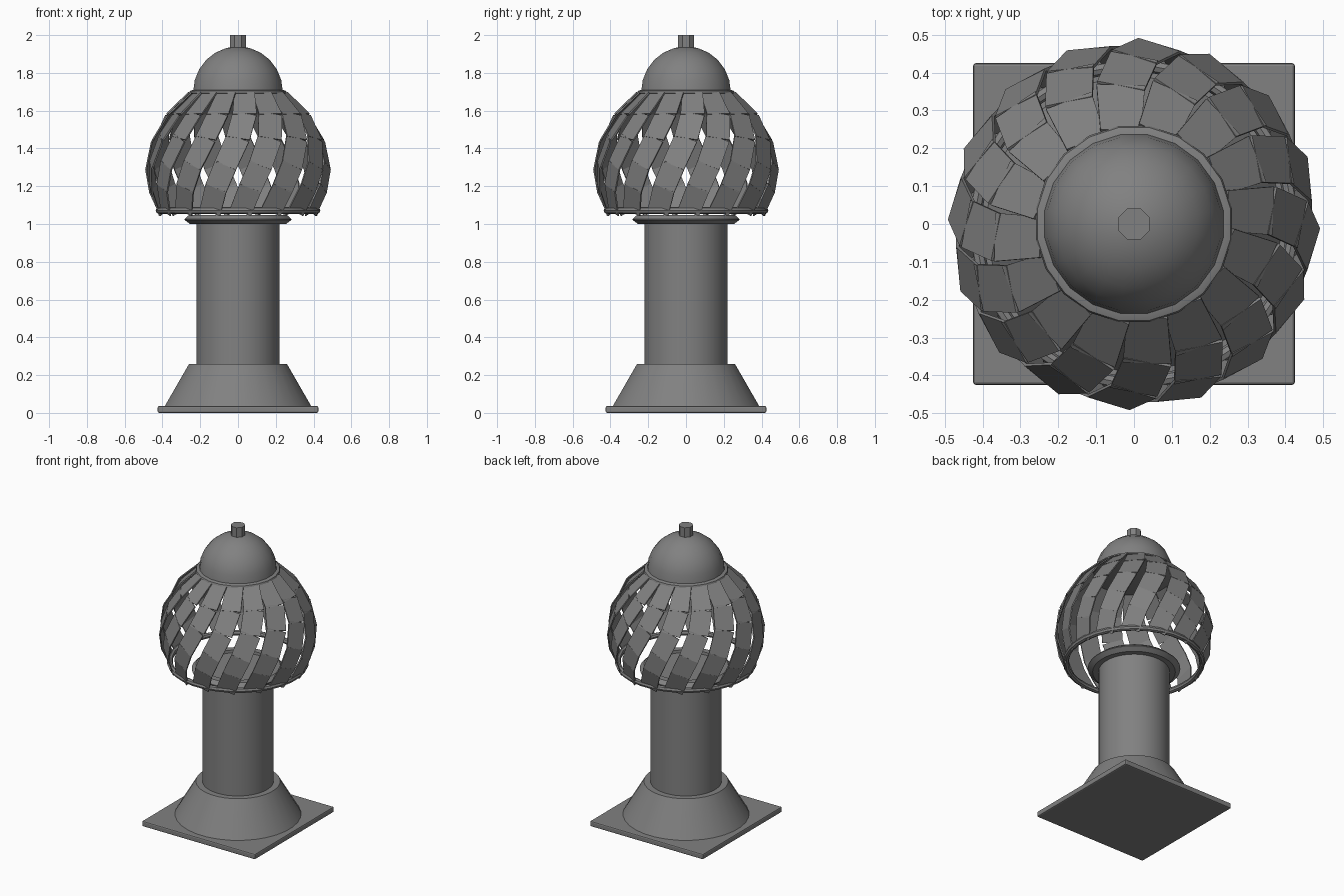
import bpy, bmesh, math
from mathutils import Vector, Matrix

if "Cube" in bpy.data.objects:
    bpy.data.objects.remove(bpy.data.objects["Cube"])

# dark metal
METAL = bpy.data.materials.new("dark_metal")
METAL.diffuse_color = (.22, .22, .22, 1)
METAL.use_nodes = True
METAL.node_tree.nodes["Principled BSDF"].inputs["Base Color"].default_value = METAL.diffuse_color


def finish(name, bm, smooth=True):
    bmesh.ops.recalc_face_normals(bm, faces=bm.faces)
    me = bpy.data.meshes.new(name)
    bm.to_mesh(me)
    bm.free()
    me.materials.append(METAL)
    ob = bpy.data.objects.new(name, me)
    bpy.context.collection.objects.link(ob)
    if smooth:
        bpy.ops.object.select_all(action='DESELECT')
        ob.select_set(True)
        bpy.context.view_layer.objects.active = ob
        bpy.ops.object.shade_smooth_by_angle(angle=math.radians(35))
    return ob


def lathe(name, profile, sides, closed=False):
    """Revolve (radius, z) points; open profiles get end caps."""
    bm = bmesh.new()
    rings = []
    for r, z in profile:
        rings.append([bm.verts.new((r * math.cos(math.tau * (i + .5) / sides),
                                    r * math.sin(math.tau * (i + .5) / sides), z))
                      for i in range(sides)])
    pairs = list(zip(rings, rings[1:]))
    if closed:
        pairs.append((rings[-1], rings[0]))
    else:
        bm.faces.new(rings[0])
        bm.faces.new(rings[-1])
    for a, b in pairs:
        for i in range(sides):
            j = (i + 1) % sides
            bm.faces.new((a[i], a[j], b[j], b[i]))
    return finish(name, bm)


# square base plate
bm = bmesh.new()
bmesh.ops.create_cube(bm, size=1, matrix=Matrix.Translation((0, 0, .0185))
                      @ Matrix.Diagonal((.85, .85, .037, 1)))
plate = finish("base_plate", bm, False)
bev = plate.modifiers.new("Bevel", 'BEVEL')
bev.width = .008
bev.segments = 2

# flared flashing, pipe and collar
lathe("flashing_cone", [(.39, .035), (.26, .26)], 32)
lathe("vent_pipe", [(.22, .03), (.22, 1.03)], 32)
lathe("pipe_collar", [(.255, 1.0), (.285, 1.022), (.285, 1.026), (.26, 1.048),
                      (.22, 1.048), (.215, 1.0)], 32, True)

# turbine rings
lathe("lower_ring", [(.42 + .018 * math.cos(a), 1.072 + .018 * math.sin(a))
                     for a in [math.tau * k / 8 for k in range(8)]], 32, True)
lathe("upper_ring", [(.24, 1.685), (.262, 1.693), (.258, 1.704), (.24, 1.71)], 20)

# cap dome and finial
dome = [(.24 * math.cos(a), 1.70 + .24 * math.sin(a))
        for a in [math.pi / 2 * k / 6 for k in range(6)]] + [(.01, 1.94)]
lathe("cap_dome", dome, 20)
lathe("finial", [(.045, 1.91), (.045, 2.0)], 8)

# one curved, twisted blade made of flat panels: (radius, z, angle, width)
PATH = [(.25, 1.692, 98, .108), (.365, 1.582, 95.5, .128),
        (.44, 1.455, 90, .128), (.475, 1.31, 82, .125),
        (.465, 1.19, 75.5, .122), (.42, 1.065, 69.5, .118)]
PITCH = math.radians(7)
THICK = .004
BLADES = 16

pts = [Vector((r * math.cos(math.radians(a)), r * math.sin(math.radians(a)), z))
       for r, z, a, w in PATH]
panels = []
for i in range(5):
    p, q = pts[i], pts[i + 1]
    along = (q - p).normalized()
    ang = math.radians((PATH[i][2] + PATH[i + 1][2]) / 2)
    around = Vector((-math.sin(ang), math.cos(ang), 0))
    across = (around - along * around.dot(along)).normalized()
    out = across.cross(along).normalized()
    if out.dot(p) < 0:
        out = -out
    side = across * math.cos(PITCH) + out * math.sin(PITCH)
    nrm = out * math.cos(PITCH) - across * math.sin(PITCH)
    ends = []
    for c, w in ((p - along * .002, PATH[i][3] / 2), (q + along * .002, PATH[i + 1][3] / 2)):
        ends.append([c + side * w + nrm * THICK, c - side * w + nrm * THICK,
                     c - side * w - nrm * THICK, c + side * w - nrm * THICK])
    panels.append(ends)

# blades copied around the axis
for n in range(BLADES):
    rot = Matrix.Rotation(math.tau * n / BLADES, 3, 'Z')
    bm = bmesh.new()
    for ends in panels:
        a, b = [[bm.verts.new(rot @ c) for c in e] for e in ends]
        for k in range(4):
            m = (k + 1) % 4
            bm.faces.new((a[k], a[m], b[m], b[k]))
        bm.faces.new(a)
        bm.faces.new(b)
    finish("turbine_blade_%02d" % (n + 1), bm, False)
